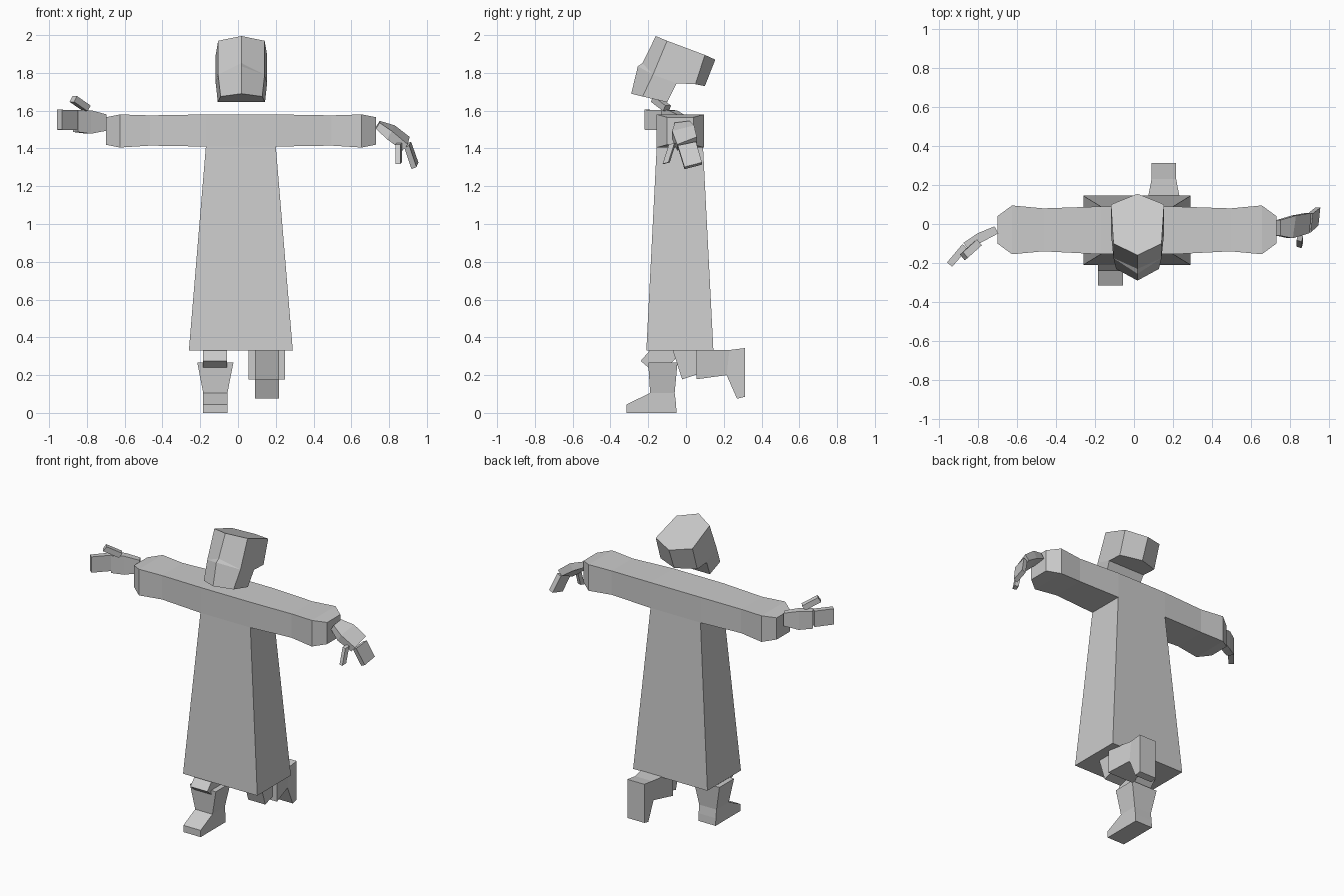
import bpy, bmesh
from mathutils import Vector

if "Cube" in bpy.data.objects:
    bpy.data.objects.remove(bpy.data.objects["Cube"])

grey = bpy.data.materials.new("light_grey")
grey.diffuse_color = (0.6, 0.6, 0.6, 1)
grey.use_nodes = True
grey.node_tree.nodes["Principled BSDF"].inputs["Base Color"].default_value = grey.diffuse_color


def finish(name, bm):
    bmesh.ops.recalc_face_normals(bm, faces=bm.faces)
    mesh = bpy.data.meshes.new(name)
    bm.to_mesh(mesh)
    bm.free()
    mesh.materials.append(grey)
    obj = bpy.data.objects.new(name, mesh)
    bpy.context.collection.objects.link(obj)
    return obj


def loft(rings):
    """Skin closed rings of points and cap both ends."""
    bm = bmesh.new()
    rows = [[bm.verts.new(p) for p in ring] for ring in rings]
    n = len(rows[0])
    for a, b in zip(rows, rows[1:]):
        for i in range(n):
            j = (i + 1) % n
            bm.faces.new((a[i], a[j], b[j], b[i]))
    bm.faces.new(rows[0])
    bm.faces.new(rows[-1])
    return bm


def limb(name, sections):
    """Four-sided limb; each section is centre, half width, half thickness."""
    rings = []
    for c, w, t in sections:
        c, w, t = Vector(c), Vector(w), Vector(t)
        rings.append([c + w + t, c - w + t, c - w - t, c + w - t])
    return finish(name, loft(rings))


def leg_part(name, x, rows):
    """Leg piece with rows of (half width, front y, front z, back y, back z)."""
    rings = [[(x - h, fy, fz), (x + h, fy, fz), (x + h, by, bz), (x - h, by, bz)]
             for h, fy, fz, by, bz in rows]
    return finish(name, loft(rings))


# Robe: sleeve bar lofted along x, then the skirt pulled down from its middle
CX = 0.015
half = [(0.715, -0.10, 0.04, 1.42, 1.565), (0.64, -0.155, 0.095, 1.405, 1.58),
        (0.48, -0.14, 0.08, 1.415, 1.575), (0.185, -0.155, 0.09, 1.41, 1.58)]
stations = [(-s[0],) + s[1:] for s in half] + half[::-1]
bm = loft([[(CX + x, y0, z0), (CX + x, y1, z0), (CX + x, y1, z1), (CX + x, y0, z1)]
           for x, y0, y1, z0, z1 in stations])
under = min(bm.faces, key=lambda f: (f.calc_center_median() - Vector((CX, -0.03, 1.41))).length)
hem = bmesh.ops.extrude_discrete_faces(bm, faces=[under])["faces"][0]
for v in hem.verts:
    v.co = (CX + (0.275 if v.co.x > CX else -0.275), 0.145 if v.co.y > 0 else -0.21, 0.33)
finish("robe", bm)

# Head: faceted face front, overhanging skull at the back, tilted
bm = bmesh.new()


def mid(y, z):
    return bm.verts.new((CX + 0.003, y, z))


def pair(x, y, z):
    return [bm.verts.new((CX + 0.003 + s * x, y, z)) for s in (-1, 1)]


f_top, f_brow, f_chin = mid(-0.16, 1.995), mid(-0.255, 1.835), mid(-0.29, 1.69)
k_top, k_low = mid(0.155, 1.87), mid(0.10, 1.73)
s_top, s_brow, s_chin = pair(0.123, -0.10, 1.97), pair(0.123, -0.175, 1.79), pair(0.11, -0.23, 1.675)
b_top, b_low = pair(0.136, 0.10, 1.895), pair(0.136, 0.05, 1.74)
j_top, j_low = pair(0.136, -0.05, 1.745), pair(0.125, -0.10, 1.645)
f_mid = mid(-0.23, 1.852)
for i in (0, 1):
    for face in ((f_top, f_mid, s_brow[i], s_top[i]), (f_mid, f_brow, s_brow[i]),
                 (f_brow, f_chin, s_chin[i], s_brow[i]),
                 (s_top[i], s_brow[i], j_top[i], b_low[i], b_top[i]),
                 (s_brow[i], s_chin[i], j_low[i], j_top[i]),
                 (b_top[i], b_low[i], k_low, k_top)):
        bm.faces.new(face)
for face in ((f_top, s_top[0], b_top[0], k_top, b_top[1], s_top[1]),
             (j_top[0], b_low[0], k_low, b_low[1], j_top[1]),
             (j_top[0], j_low[0], j_low[1], j_top[1]),
             (f_chin, s_chin[0], j_low[0], j_low[1], s_chin[1])):
    bm.faces.new(face)
finish("head", bm)

# Standing leg: thigh reaching forward and a boot with a toe
leg_part("standing_thigh", -0.122, [(0.063, -0.06, 0.48, 0.04, 0.40),
                                    (0.063, -0.24, 0.275, -0.14, 0.19)])
leg_part("standing_boot", -0.12, [(0.096, -0.20, 0.268, -0.045, 0.268),
                                  (0.064, -0.19, 0.105, -0.06, 0.105),
                                  (0.064, -0.315, 0.045, -0.053, 0.05),
                                  (0.064, -0.315, 0.0, -0.05, 0.0)])

# Lifted leg: thigh down, boot bent straight back with the toe hanging
leg_part("lifted_thigh", 0.153, [(0.063, -0.11, 0.45, 0.02, 0.49),
                                 (0.063, -0.02, 0.178, 0.11, 0.22)])
leg_part("lifted_boot", 0.153, [(0.097, 0.055, 0.178, 0.055, 0.335),
                                (0.063, 0.215, 0.20, 0.23, 0.333),
                                (0.063, 0.27, 0.075, 0.31, 0.343),
                                (0.063, 0.312, 0.085, 0.312, 0.343)])

# Hand on the -x side: upright palm, fingers curling forward, thumb on top
limb("left_palm", [((-0.705, -0.03, 1.537), (0, 0, 0.043), (0.010, -0.018, 0)),
                   ((-0.79, -0.07, 1.54), (0, 0, 0.062), (0.012, -0.022, 0)),
                   ((-0.86, -0.115, 1.545), (0, 0, 0.058), (0.014, -0.018, 0))])
limb("left_fingers", [((-0.865, -0.115, 1.55), (0, 0, 0.053), (0.014, -0.012, 0)),
                      ((-0.945, -0.208, 1.552), (0, 0, 0.053), (0.013, -0.011, 0))])
limb("left_thumb", [((-0.80, -0.10, 1.612), (0.008, 0.006, 0.015), (0.012, -0.015, 0)),
                    ((-0.872, -0.165, 1.662), (0.008, 0.006, 0.015), (0.012, -0.015, 0))])

# Hand on the +x side: flat palm sloping down, fingers and thumb hanging
limb("right_palm", [((0.74, -0.02, 1.525), (0, 0.04, 0.005), (0.010, 0, 0.016)),
                    ((0.81, -0.015, 1.485), (0.008, 0.058, 0.015), (0.012, 0, 0.022)),
                    ((0.89, 0.005, 1.425), (0.005, 0.052, 0.02), (0.014, 0, 0.016))])
limb("right_fingers", [((0.898, 0.005, 1.42), (0.005, 0.048, 0.010), (0.013, 0, 0.006)),
                       ((0.937, 0.038, 1.308), (0.005, 0.046, 0.012), (0.013, 0, 0.006))])
limb("right_thumb", [((0.85, -0.072, 1.425), (0.004, 0.015, 0.004), (0.013, -0.004, 0)),
                     ((0.85, -0.105, 1.322), (0.004, 0.015, 0.004), (0.013, -0.004, 0))])
